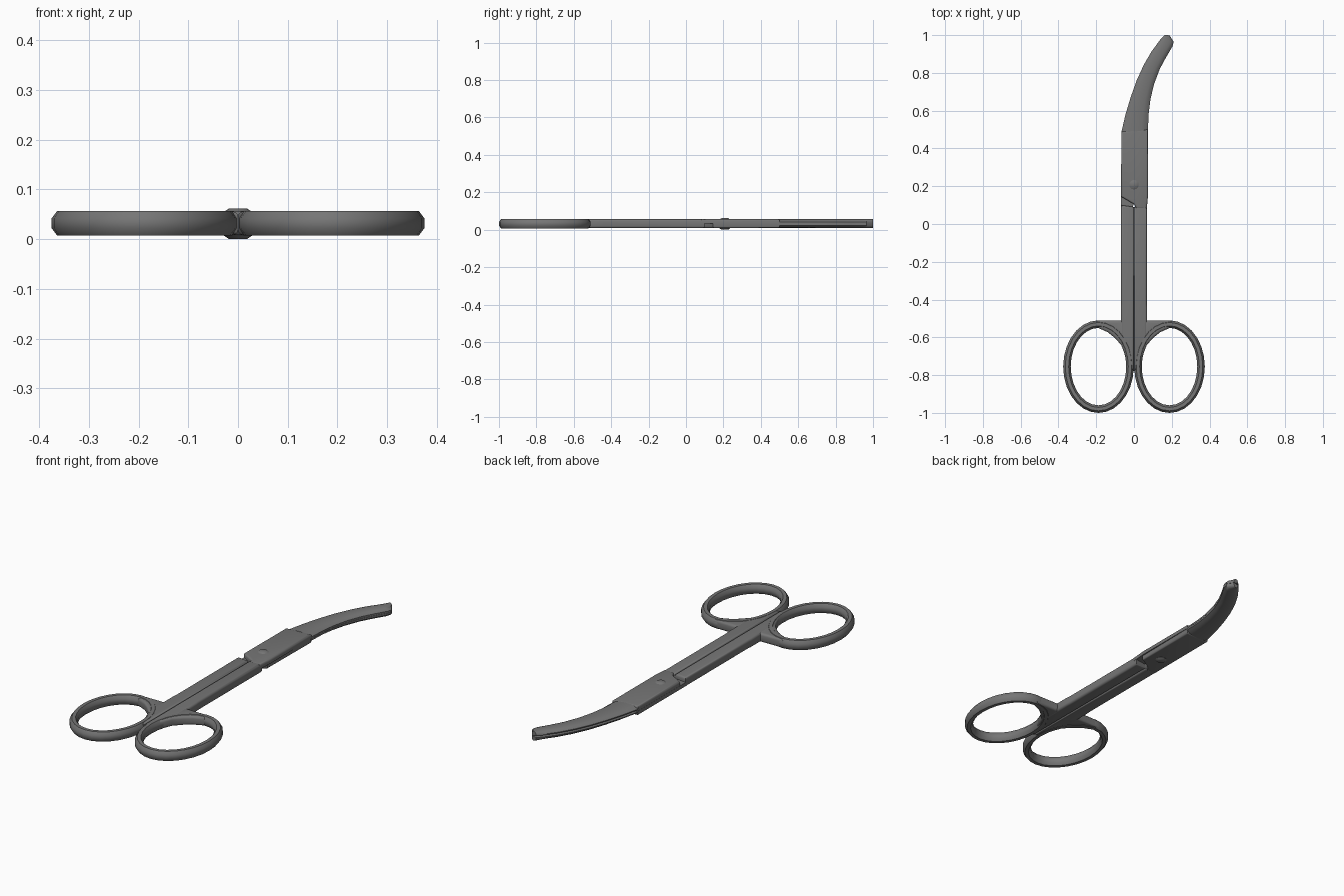
import bpy, bmesh, math

if "Cube" in bpy.data.objects:
    bpy.data.objects.remove(bpy.data.objects["Cube"])

steel = bpy.data.materials.new("grey_steel")
steel.diffuse_color = (0.18, 0.18, 0.18, 1)
steel.use_nodes = True
steel.node_tree.nodes["Principled BSDF"].inputs["Base Color"].default_value = steel.diffuse_color


def finish(name, bm, angle=40):
    bmesh.ops.recalc_face_normals(bm, faces=bm.faces)
    me = bpy.data.meshes.new(name)
    bm.to_mesh(me)
    bm.free()
    ob = bpy.data.objects.new(name, me)
    bpy.context.collection.objects.link(ob)
    me.materials.append(steel)
    bpy.ops.object.select_all(action='DESELECT')
    ob.select_set(True)
    bpy.context.view_layer.objects.active = ob
    bpy.ops.object.shade_smooth_by_angle(angle=math.radians(angle))
    return ob


def prism(name, outline, z0, z1, bevel, levels):
    """Extruded outline whose rims at the given heights are rounded."""
    bm = bmesh.new()
    f = bm.faces.new([bm.verts.new((x, y, z0)) for x, y in outline])
    up = bmesh.ops.extrude_face_region(bm, geom=[f], use_keep_orig=True)["geom"]
    for v in up:
        if isinstance(v, bmesh.types.BMVert):
            v.co.z = z1
    rims = [e for e in bm.edges
            if any(all(abs(v.co.z - z) < 1e-5 for v in e.verts) for z in levels)]
    bmesh.ops.bevel(bm, geom=rims, offset=bevel, segments=3, profile=0.5,
                    affect='EDGES', clamp_overlap=True)
    return finish(name, bm)


def loft(name, rings, closed=False):
    """Skin a list of equal point loops."""
    bm = bmesh.new()
    rows = [[bm.verts.new(p) for p in r] for r in rings]
    n = len(rows[0])
    for i in range(len(rows) if closed else len(rows) - 1):
        a, b = rows[i], rows[(i + 1) % len(rows)]
        for k in range(n):
            bm.faces.new((a[k], a[(k + 1) % n], b[(k + 1) % n], b[k]))
    if not closed:
        bm.faces.new(rows[0])
        bm.faces.new(rows[-1])
    return finish(name, bm)


# Finger rings, shanks and the webs that join them, one set per side
SECTION = [(.020, -.010), (.020, .010), (.009, .025), (-.009, .025),
           (-.020, .010), (-.020, -.010), (-.009, -.025), (.009, -.025)]
for side, s in (("left", -1), ("right", 1)):
    loops = []
    for i in range(28):
        a = 2 * math.pi * i / 28
        loops.append([(s * .188 + math.cos(a) * (.167 + u),
                       -.755 + math.sin(a) * (.225 + u), .032 + w)
                      for u, w in SECTION])
    loft(side + "_finger_ring", loops, closed=True)

    shank = [(0, -.78), (.022, -.76), (.035, -.66), (.07, -.60), (.07, -.44),
             (.068, -.42), (.068, .10), (0, .09)]
    prism(side + "_shank", [(s * x, y) for x, y in shank],
          .008, .056, .014, (.008, .056))

    web = [(.004, -.50), (.07, -.511), (.20, -.512), (.19, -.55), (.14, -.572),
           (.105, -.60), (.068, -.64), (.045, -.70), (.022, -.72), (.004, -.68)]
    prism(side + "_web", [(s * x, y) for x, y in web],
          .009, .055, .012, (.009, .055))

# Overlapping half-thickness lock plates: upper from right arm, lower from left
PLATE = [(-.068, .145), (0, .105), (.012, .08), (.068, .08), (.074, .15),
         (.074, .50), (-.067, .49)]
prism("upper_lock_plate", PLATE, .033, .057, .010, (.057,))
LOWER = [(.068, .145), (0, .105), (-.012, .08), (-.068, .08),
         (-.067, .49), (.072, .50)]
prism("lower_lock_plate", LOWER, .008, .0325, .010, (.008,))

# Curved blades: (left edge x, y, right edge x, y) stations
STATIONS = [(-.067, .485, .074, .495), (-.045, .58, .077, .58),
            (-.018, .67, .087, .66), (.014, .76, .106, .74),
            (.053, .845, .136, .82), (.094, .915, .171, .885),
            (.125, .957, .204, .94), (.142, .980, .210, .965),
            (.163, 1.0, .188, .999)]


def blade_section(lx, ly, rx, ry, flip):
    pts = []
    for i in range(9):
        t = i / 8
        dome = math.sqrt(max(0, 1 - (2 * t - 1) ** 2))
        pts.append((lx + (rx - lx) * t, ly + (ry - ly) * t, .042 + .015 * dome))
    pts += [(rx, ry, .033), (lx, ly, .037)]
    return [(x, y, .065 - z if flip else z) for x, y, z in pts]


loft("upper_blade", [blade_section(*st, False) for st in STATIONS])
loft("lower_blade", [blade_section(*st, True) for st in STATIONS])

# Pivot screw with chamfered heads on both faces
profile = [(.018, 0), (.028, .007), (.028, .055), (.018, .062)]
loft("pivot_screw", [[(r * math.cos(2 * math.pi * k / 16),
                       .208 + r * math.sin(2 * math.pi * k / 16), z)
                      for k in range(16)] for r, z in profile])
